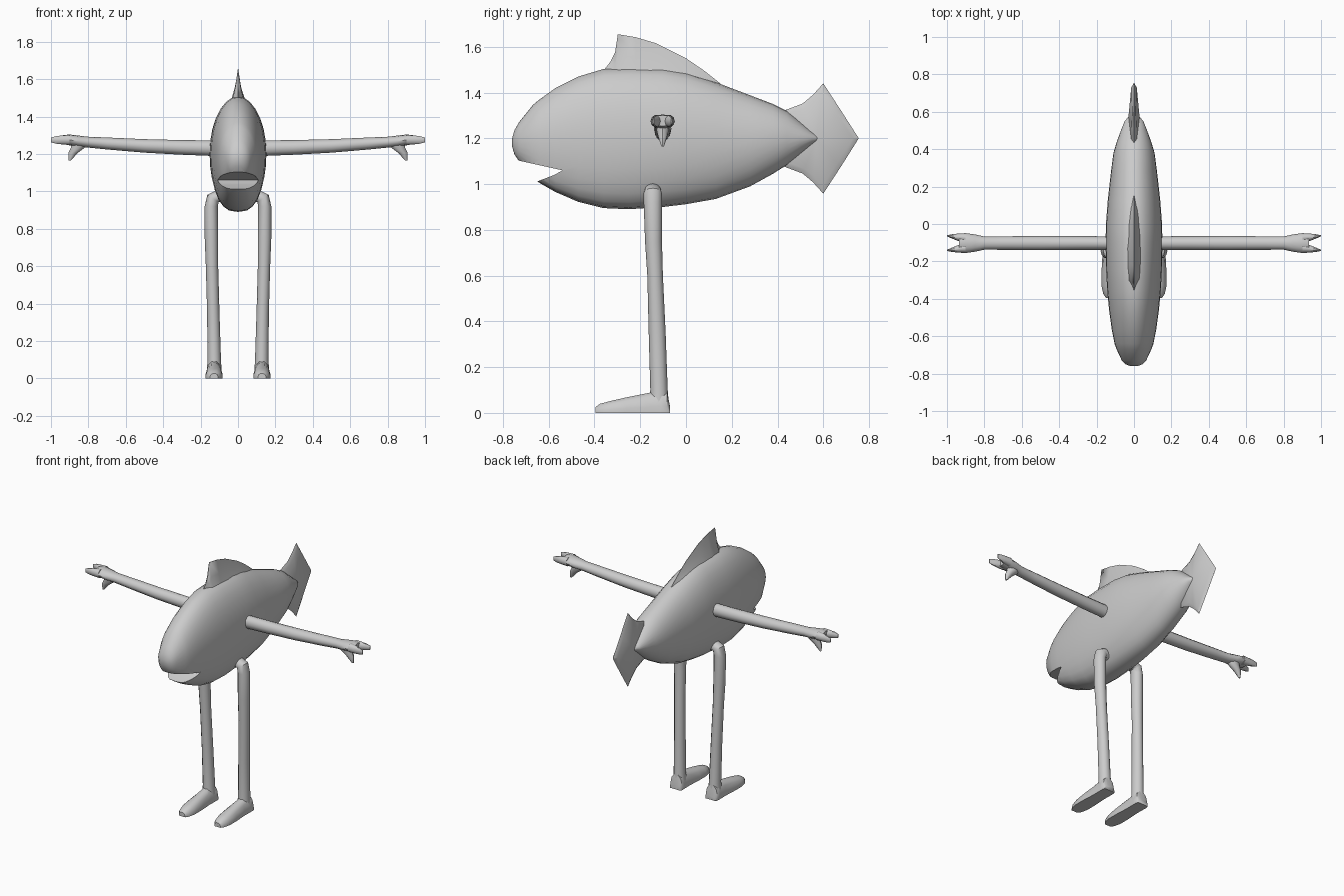
import bpy, bmesh, math
from mathutils import Vector

grey = bpy.data.materials.new("plain grey")
grey.diffuse_color = (0.6, 0.6, 0.6, 1)


def finish(name, bm, mirror=False, angle=40):
    bmesh.ops.recalc_face_normals(bm, faces=bm.faces)
    me = bpy.data.meshes.new(name)
    bm.to_mesh(me)
    bm.free()
    ob = bpy.data.objects.new(name, me)
    bpy.context.collection.objects.link(ob)
    me.materials.append(grey)
    if mirror:
        ob.modifiers.new("other side", 'MIRROR')
    bpy.ops.object.select_all(action='DESELECT')
    ob.select_set(True)
    bpy.context.view_layer.objects.active = ob
    bpy.ops.object.shade_smooth_by_angle(angle=math.radians(angle))
    return ob


def loft(name, rings, mirror=False, angle=40):
    """Skin a list of equal closed rings and cap both ends."""
    bm = bmesh.new()
    vs = [[bm.verts.new(p) for p in r] for r in rings]
    n = len(rings[0])
    for a, b in zip(vs, vs[1:]):
        for i in range(n):
            j = (i + 1) % n
            bm.faces.new((a[i], a[j], b[j], b[i]))
    bm.faces.new(vs[0])
    bm.faces.new(vs[-1])
    return finish(name, bm, mirror, angle)


def oval(c, u, v, n=12):
    c, u, v = Vector(c), Vector(u), Vector(v)
    return [c + u * math.cos(t) + v * math.sin(t)
            for t in (2 * math.pi * i / n for i in range(n))]


# Body sections: y, top, bottom, half width, squareness of the underside
sections = [
    (-0.76, 1.20, 1.165, 0.02, 1), (-0.75, 1.235, 1.13, 0.045, 0.8),
    (-0.73, 1.27, 1.10, 0.065, 0.65), (-0.67, 1.345, 1.03, 0.093, 0.6),
    (-0.64, 1.37, 1.005, 0.104, 0.6), (-0.57, 1.42, 0.965, 0.118, 0.6),
    (-0.47, 1.47, 0.922, 0.132, 0.65), (-0.36, 1.503, 0.895, 0.143, 0.7),
    (-0.25, 1.508, 0.89, 0.149, 0.75), (-0.10, 1.505, 0.90, 0.152, 0.8),
    (0.0, 1.488, 0.912, 0.15, 0.85), (0.13, 1.445, 0.935, 0.14, 0.9),
    (0.28, 1.388, 0.99, 0.123, 1), (0.38, 1.35, 1.045, 0.11, 1),
    (0.44, 1.32, 1.083, 0.092, 1), (0.50, 1.272, 1.13, 0.07, 1),
    (0.55, 1.23, 1.17, 0.05, 1), (0.585, 1.208, 1.192, 0.02, 1)]


def body_ring(y, top, bot, w, power):
    ring = []
    for i in range(28):
        t = 2 * math.pi * i / 28
        c, s = math.cos(t), math.sin(t)
        mid = (top + bot) / 2
        if s < 0:
            c = math.copysign(abs(c) ** power, c)
        ring.append((w * c, y, mid + s * (top - bot) / 2))
    return ring


body = loft("body", [body_ring(*s) for s in sections])

# Wedge that opens the mouth
wedge = [(-0.95, 1.155), (-0.72, 1.10), (-0.54, 1.06), (-0.575, 1.04), (-0.66, 1.008), (-0.95, 0.89)]
cutter = loft("mouth_cutter", [[(x, y, z) for y, z in wedge] for x in (-0.3, 0.3)])
cutter.hide_render = True
cut = body.modifiers.new("mouth", 'BOOLEAN')
cut.operation, cut.solver, cut.object = 'DIFFERENCE', 'EXACT', cutter
bpy.context.view_layer.objects.active = body
bpy.ops.object.modifier_apply(modifier=cut.name)
bpy.data.objects.remove(cutter)
body.select_set(True)
bpy.context.view_layer.objects.active = body
bpy.ops.object.shade_smooth_by_angle(angle=math.radians(40))

# Back fin: y, top, base, half width
fin = [(-0.355, 1.503, 1.47, 0.008), (-0.33, 1.535, 1.47, 0.022), (-0.31, 1.575, 1.47, 0.03),
       (-0.298, 1.655, 1.47, 0.034), (-0.22, 1.642, 1.47, 0.042), (-0.13, 1.615, 1.47, 0.044),
       (0.0, 1.55, 1.45, 0.042), (0.08, 1.495, 1.43, 0.035), (0.15, 1.44, 1.40, 0.02)]
loft("back_fin", [[(-w, y, b), (-0.4 * w, y, b + 0.5 * (t - b)), (-0.001, y, t),
                   (0.001, y, t), (0.4 * w, y, b + 0.5 * (t - b)), (w, y, b)]
                  for y, t, b, w in fin], angle=50)

# Tail fin: thin rim around a thicker raised middle
half = [(0.755, 1.20), (0.675, 1.325), (0.60, 1.44), (0.555, 1.39), (0.51, 1.352), (0.43, 1.322)]
rim = half + [(y, 2.398 - z) for y, z in reversed(half[1:])]
bm = bmesh.new()
edge = [bm.verts.new((0, y, z)) for y, z in rim]
for side in (-1, 1):
    hub = bm.verts.new((side * 0.03, 0.57, 1.2))
    inner = []
    for y, z in rim:
        yy, zz = 0.57 + (y - 0.57) * 0.86, 1.2 + (z - 1.2) * 0.86
        thick = max(0.008, 0.02 - 0.05 * abs(zz - 1.2) - 0.04 * max(0, yy - 0.6))
        inner.append(bm.verts.new((side * thick, yy, zz)))
    for i in range(len(rim)):
        j = (i + 1) % len(rim)
        bm.faces.new((edge[i], edge[j], inner[j], inner[i]))
        bm.faces.new((inner[i], inner[j], hub))
finish("tail_fin", bm, angle=30)

# Arms and palms: x, z, half depth, half height
arm = [(0.10, 1.23, 0.036, 0.042), (0.30, 1.235, 0.037, 0.039), (0.50, 1.243, 0.038, 0.036),
       (0.70, 1.256, 0.036, 0.032), (0.80, 1.263, 0.035, 0.029), (0.85, 1.268, 0.046, 0.03),
       (0.90, 1.275, 0.053, 0.029), (0.935, 1.277, 0.046, 0.024)]
loft("arm", [oval((x, -0.102, z), (0, dy, 0), (0, 0, dz)) for x, z, dy, dz in arm], True)

# Two forked fingers and a thumb on each hand
for label, s in (("front_finger", -1), ("rear_finger", 1)):
    tip = [(0.90, 0.027, 0.026, 0.028), (0.94, 0.031, 0.02, 0.025), (0.975, 0.036, 0.011, 0.021),
           (1.0, 0.039, 0.003, 0.013)]
    loft(label, [oval((x, -0.102 + s * dy, 1.275), (0, hy, 0), (0, 0, hz), 10)
                 for x, dy, hy, hz in tip], True)
thumb = [(0.85, 1.265, 0.045, 0.032), (0.855, 1.235, 0.038, 0.028), (0.882, 1.205, 0.025, 0.02),
         (0.90, 1.165, 0.006, 0.006)]
loft("thumb", [oval((x, -0.102, z), (hx, 0, 0), (0, hy, 0), 10) for x, z, hx, hy in thumb], True)

# Legs: x, y, z, half width, half depth; the hip bends into the body
leg = [(0.127, -0.118, 0.03, 0.04, 0.044), (0.127, -0.118, 0.10, 0.036, 0.038),
       (0.132, -0.126, 0.35, 0.033, 0.037), (0.139, -0.135, 0.60, 0.033, 0.034),
       (0.142, -0.142, 0.75, 0.036, 0.037), (0.143, -0.145, 0.92, 0.035, 0.04)]
rings = [oval((x, y, z), (w, 0, 0), (0, d, 0)) for x, y, z, w, d in leg]
rings.append(oval((0.134, -0.145, 0.962), (0.03, 0, 0.02), (0, 0.04, 0)))
rings.append(oval((0.11, -0.145, 0.972), (0.012, 0, 0.03), (0, 0.036, 0)))
rings.append(oval((0.08, -0.145, 0.965), (0, 0, 0.03), (0, 0.034, 0)))
loft("leg", rings, True)

# Feet: y, height, half width at the sole
foot = [(-0.395, 0.026, 0.022), (-0.375, 0.04, 0.036), (-0.33, 0.052, 0.046), (-0.26, 0.068, 0.046),
        (-0.17, 0.086, 0.041), (-0.11, 0.098, 0.042), (-0.082, 0.09, 0.042), (-0.07, 0.03, 0.036)]
loft("foot", [[(0.128 + w * a, y, h * b) for a, b in
               ((-1, 0), (-1, 0.3), (-0.8, 0.75), (-0.35, 1), (0.35, 1), (0.8, 0.75), (1, 0.3), (1, 0))]
              for y, h, w in foot], True, 45)
